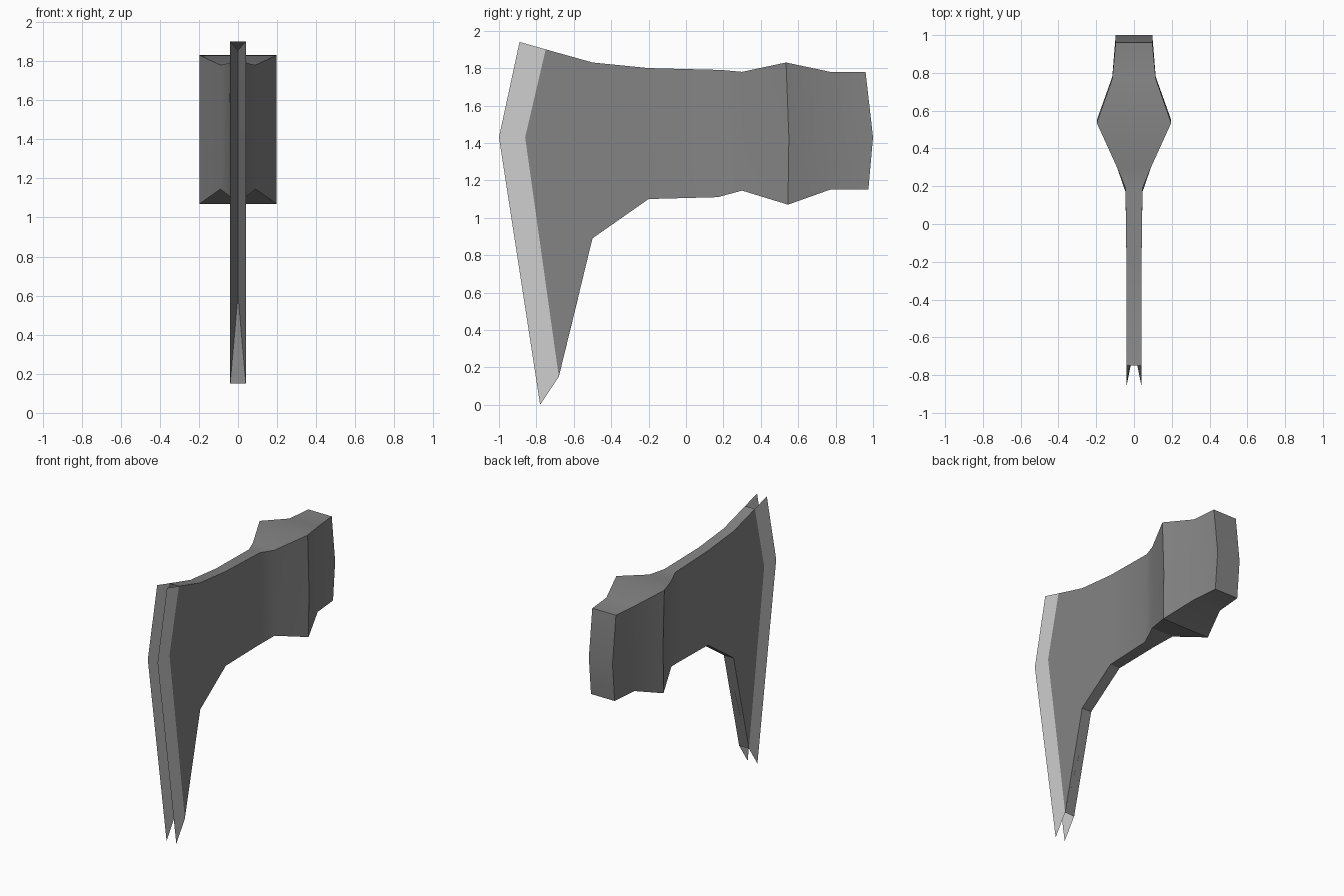
import bpy, bmesh, math

cube = bpy.data.objects.get("Cube")
if cube:
    bpy.data.objects.remove(cube)


def material(name, grey):
    mat = bpy.data.materials.new(name)
    mat.use_nodes = True
    colour = (grey, grey, grey, 1)
    mat.diffuse_color = colour
    mat.node_tree.nodes["Principled BSDF"].inputs["Base Color"].default_value = colour
    return mat


dark_steel = material("dark_steel", 0.23)
bright_steel = material("bright_steel", 0.62)


def finish(bm, name, mat):
    mesh = bpy.data.meshes.new(name)
    bm.to_mesh(mesh)
    bm.free()
    obj = bpy.data.objects.new(name, mesh)
    obj.data.materials.append(mat)
    bpy.context.collection.objects.link(obj)
    bpy.ops.object.select_all(action="DESELECT")
    obj.select_set(True)
    bpy.context.view_layer.objects.active = obj
    bpy.ops.object.shade_smooth_by_angle(angle=math.radians(30))
    return obj


def column(bm, x, points):
    return [bm.verts.new((x, y, z)) for y, z in points]


def bridge(bm, a, b):
    for i in range(len(a) - 1):
        bm.faces.new((a[i], a[i + 1], b[i + 1], b[i]))


MID = 1.43
HALF = 0.04
cheek_front = [(-0.68, 0.15), (-0.86, MID), (-0.75, 1.9)]
cutting_edge = [(-0.78, 0.0), (-1.0, MID), (-0.89, 1.94)]
groove_floor = [(-0.57, 0.6), (-0.66, MID), (-0.59, 1.855)]

# Sections from blade to poll: half width, then bottom, middle and top (y, z)
sections = [
    (HALF, cheek_front),
    (HALF, [(-0.5, 0.89), (-0.5, MID), (-0.5, 1.83)]),
    (HALF, [(-0.2, 1.10), (-0.2, MID), (-0.2, 1.80)]),
    (0.045, [(0.17, 1.11), (0.17, MID), (0.19, 1.79)]),
    (0.09, [(0.3, 1.145), (0.31, MID), (0.3, 1.78)]),
    (0.197, [(0.545, 1.07), (0.55, MID), (0.535, 1.83)]),
    (0.115, [(0.77, 1.15), (0.78, MID), (0.77, 1.78)]),
    (0.097, [(0.975, 1.15), (1.0, MID), (0.96, 1.78)]),
]

# Axe head body: flared cheeks, closed poll, grooved front
bm = bmesh.new()
left = [column(bm, w, pts) for w, pts in sections]
right = [column(bm, -w, pts) for w, pts in sections]
floor = column(bm, 0, groove_floor)
for i in range(len(sections) - 1):
    bridge(bm, left[i], left[i + 1])
    bridge(bm, right[i + 1], right[i])
    for end in (0, -1):
        rim = [left[i][end], left[i + 1][end], right[i + 1][end], right[i][end]]
        if i == 0:
            rim.append(floor[end])
        bm.faces.new(rim)
bridge(bm, left[-1], right[-1])
bridge(bm, floor, left[0])
bridge(bm, right[0], floor)
bmesh.ops.triangulate(bm, faces=[f for f in bm.faces if len(f.verts) > 4])
bmesh.ops.recalc_face_normals(bm, faces=bm.faces)
finish(bm, "axe_head_body", dark_steel)

# Twin thin cutting edges continuing each cheek
for name, x in (("left_cutting_edge", HALF), ("right_cutting_edge", -HALF)):
    bm = bmesh.new()
    bridge(bm, column(bm, x, cutting_edge), column(bm, x, cheek_front))
    bm.normal_update()
    for f in bm.faces:
        if f.normal.x * x < 0:
            f.normal_flip()
    finish(bm, name, bright_steel)
